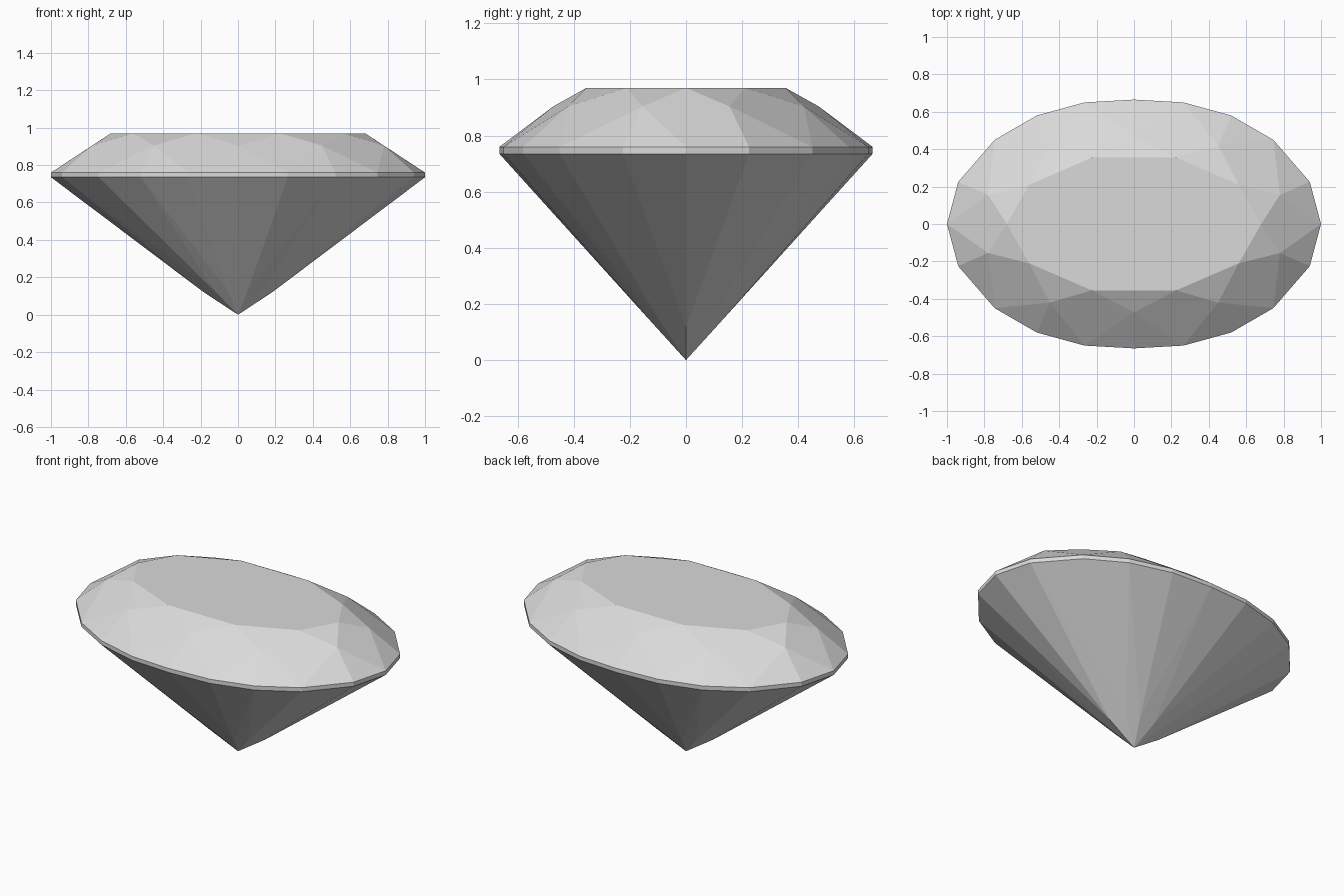
import bpy
import bmesh

cube = bpy.data.objects.get("Cube")
if cube:
    bpy.data.objects.remove(cube, do_unlink=True)

# One pale stone colour
stone = bpy.data.materials.new("pale_grey_stone")
stone.use_nodes = True
colour = (0.7, 0.7, 0.7, 1)
stone.diffuse_color = colour
stone.node_tree.nodes["Principled BSDF"].inputs["Base Color"].default_value = colour


def full_ring(quarter):
    """Mirror a quarter outline (x, y, z) into a closed ring."""
    half = quarter + [(-x, y, z) for x, y, z in reversed(quarter) if x > 0]
    return half + [(x, -y, z) for x, y, z in reversed(half) if y > 0]


def at_height(points, z):
    return [(x, y, z) for x, y in points]


# Quarter outlines of each level
girdle = [(1, 0), (0.94, 0.225), (0.745, 0.45),
          (0.52, 0.58), (0.265, 0.65), (0, 0.665)]
star_tips = [(0.78, 0.155), (0.45, 0.42), (0, 0.473)]
table = [(0.68, 0), (0.56, 0.21), (0.225, 0.355)]
keel = [(0.18, 0, 0.118), (0.13, 0.088, 0.132), (0.05, 0.11, 0.121)]

bm = bmesh.new()


def add_ring(quarter):
    return [bm.verts.new(p) for p in full_ring(quarter)]


top = add_ring(at_height(table, 0.97))
tips = add_ring(at_height(star_tips, 0.904))
upper = add_ring(at_height(girdle, 0.76))
lower = add_ring(at_height(girdle, 0.735))
keels = add_ring(keel)
culet = bm.verts.new((0, 0, 0))

count, edge = len(top), len(upper)

# Flat table on top
bm.faces.new(top)

for i in range(count):
    j = (i + 1) % count
    a, b, c = 2 * i, 2 * i + 1, (2 * i + 2) % edge
    # Crown: star, kite and upper girdle facets
    bm.faces.new((top[i], tips[i], top[j]))
    bm.faces.new((top[i], tips[i - 1], upper[a], tips[i]))
    bm.faces.new((tips[i], upper[a], upper[b]))
    bm.faces.new((tips[i], upper[b], upper[c]))
    # Thin girdle band
    bm.faces.new((upper[a], lower[a], lower[b], upper[b]))
    bm.faces.new((upper[b], lower[b], lower[c], upper[c]))
    # Pavilion: long girdle facets and main facets meeting at the point
    bm.faces.new((lower[a], keels[i], lower[b]))
    bm.faces.new((lower[b], keels[j], lower[c]))
    bm.faces.new((lower[b], keels[i], culet, keels[j]))

bmesh.ops.recalc_face_normals(bm, faces=bm.faces)
mesh = bpy.data.meshes.new("oval_gem")
bm.to_mesh(mesh)
bm.free()
mesh.materials.append(stone)
gem = bpy.data.objects.new("oval_gem", mesh)
bpy.context.collection.objects.link(gem)
